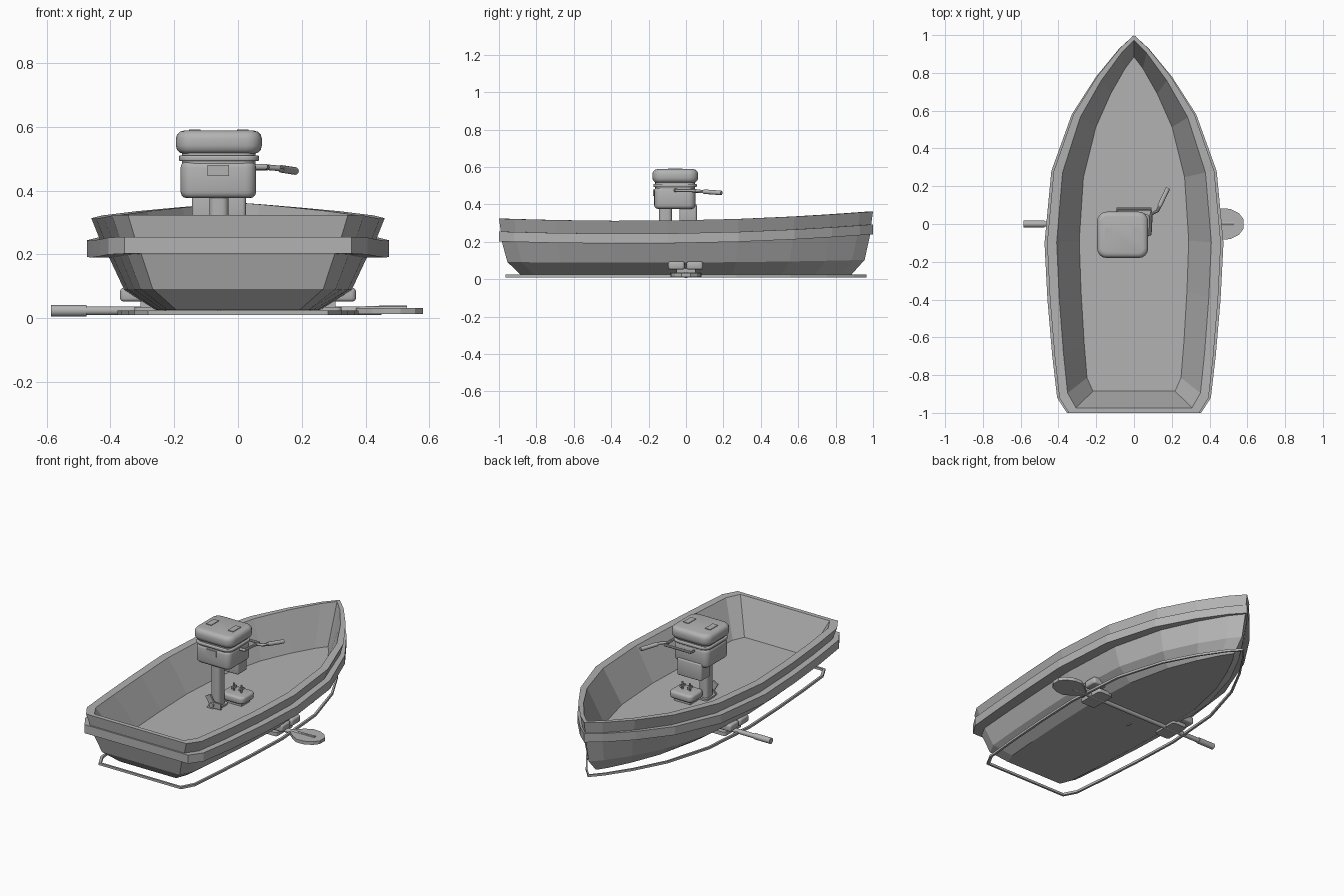
import bpy, bmesh, math
from mathutils import Vector

if "Cube" in bpy.data.objects:
    bpy.data.objects.remove(bpy.data.objects["Cube"], do_unlink=True)

grey = bpy.data.materials.new("plain_grey")
grey.use_nodes = True
grey.diffuse_color = (0.45, 0.45, 0.45, 1)
grey.node_tree.nodes["Principled BSDF"].inputs["Base Color"].default_value = grey.diffuse_color


def finish(name, bm, smooth=False):
    bmesh.ops.recalc_face_normals(bm, faces=bm.faces)
    me = bpy.data.meshes.new(name)
    bm.to_mesh(me)
    bm.free()
    ob = bpy.data.objects.new(name, me)
    bpy.context.collection.objects.link(ob)
    me.materials.append(grey)
    if smooth:
        bpy.ops.object.select_all(action='DESELECT')
        ob.select_set(True)
        bpy.context.view_layer.objects.active = ob
        bpy.ops.object.shade_smooth_by_angle(angle=math.radians(35))
    return ob


def box(name, lo, hi, corner=0.0, edge=0.0):
    """Box between two corners, with rounded upright corners and softened edges."""
    bm = bmesh.new()
    bmesh.ops.create_cube(bm, size=1)
    lo, hi = Vector(lo), Vector(hi)
    for v in bm.verts:
        v.co = (lo + hi) / 2 + v.co * (hi - lo)
    if corner:
        upright = [e for e in bm.edges if abs(e.verts[0].co.z - e.verts[1].co.z) > 0.001]
        bmesh.ops.bevel(bm, geom=upright, offset=corner, segments=4, profile=0.5, affect='EDGES')
    if edge:
        sharp = [e for e in bm.edges if e.calc_face_angle(0) > 1]
        bmesh.ops.bevel(bm, geom=sharp, offset=edge, segments=3, profile=0.5, affect='EDGES')
    return finish(name, bm, bool(corner or edge))


def tube(name, points, radius, sides=12):
    """Round bar swept along a path of points."""
    pts = [Vector(p) for p in points]
    bm = bmesh.new()
    rings = []
    for i, p in enumerate(pts):
        d = (pts[min(i + 1, len(pts) - 1)] - pts[max(i - 1, 0)]).normalized()
        q = d.to_track_quat('Z', 'Y')
        turns = [2 * math.pi * k / sides for k in range(sides)]
        rings.append([bm.verts.new(p + q @ Vector((radius * math.cos(t), radius * math.sin(t), 0)))
                      for t in turns])
    for a, b in zip(rings, rings[1:]):
        bridge(bm, a, b)
    bm.faces.new(rings[0])
    bm.faces.new(rings[-1])
    return finish(name, bm, True)


def bridge(bm, a, b):
    for i in range(len(a)):
        j = (i + 1) % len(a)
        bm.faces.new((a[i], a[j], b[j], b[i]))


# Plan outline of the hull, half breadth at each station from stern to bow
half = [(0.345, -1), (0.395, -0.92), (0.42, -0.7), (0.445, -0.4), (0.46, -0.1),
        (0.425, 0.28), (0.32, 0.58), (0.195, 0.78), (0.075, 0.93), (0, 1)]
outline = half + [(-x, y) for x, y in reversed(half[:-1])]


def sheer(y):
    t = y + 0.3
    return 0.05 * (t / 1.3) ** 2 if t > 0 else 0.012 * (t / 0.7) ** 2


def level(bm, sx, sy, z, curve):
    return [bm.verts.new((x * sx, y * sy, z + curve * sheer(y))) for x, y in outline]


def loft(name, levels, closed=False):
    bm = bmesh.new()
    loops = [level(bm, *l) for l in levels]
    for a, b in zip(loops, loops[1:]):
        bridge(bm, a, b)
    if closed:
        bridge(bm, loops[-1], loops[0])
    else:
        bm.faces.new(loops[0])
        bm.faces.new(loops[-1])
    return finish(name, bm)


# Hull: bottom, chine, rub rail, rim, inner walls and floor
loft("hull", [
    (0.56, 0.885, 0.025, 0), (0.775, 0.955, 0.088, 0.3), (0.88, 0.985, 0.19, 1),
    (1.03, 1, 0.19, 1), (1.03, 1, 0.243, 1), (0.94, 0.99, 0.243, 1),
    (1, 1, 0.312, 1), (0.89, 0.973, 0.312, 1), (0.63, 0.885, 0.115, 0)])

# Thin rail running round the boat at the base
loft("base_rail", [(0.82, 0.965, 0.01, 0), (0.82, 0.965, 0.024, 0),
                   (0.79, 0.953, 0.024, 0), (0.79, 0.953, 0.01, 0)], closed=True)

# Motor head
box("motor_cap", (-0.195, -0.18, 0.515), (0.075, 0.065, 0.588), 0.05, 0.026)
box("motor_band", (-0.185, -0.175, 0.492), (0.066, 0.058, 0.51), 0.045, 0.005)
box("motor_neck_band", (-0.175, -0.165, 0.48), (0.055, 0.048, 0.52), 0.04)
box("motor_cowl", (-0.18, -0.17, 0.376), (0.057, 0.05, 0.492), 0.035, 0.02)
box("motor_plate", (-0.095, -0.176, 0.445), (-0.028, -0.168, 0.48))
for side, x in (("right", -0.135), ("left", 0.015)):
    box("cap_vent_" + side, (x - 0.018, -0.095, 0.585), (x + 0.018, -0.02, 0.592))

# Motor support and leg
box("motor_block", (-0.145, -0.035, 0.295), (0.025, 0.058, 0.4), 0.012, 0.008)
box("motor_leg", (-0.09, -0.145, 0.05), (-0.03, -0.075, 0.39), 0.02)
box("leg_foot", (-0.1, -0.16, 0.11), (-0.02, -0.06, 0.125), 0.02)
tube("propeller_hub", [(-0.06, -0.18, 0.14), (-0.06, -0.13, 0.14)], 0.015)
for i in range(3):
    a = math.radians(90 + 120 * i)
    blade = box("propeller_blade_%d" % (i + 1), (-0.018, -0.005, 0.005), (0.018, 0.005, 0.06))
    blade.location = (-0.06, -0.165, 0.14)
    blade.rotation_euler = (0, a, 0)
box("skeg", (-0.065, -0.13, 0.02), (-0.055, -0.1, 0.1))

# Clamp with two screws below the motor
box("clamp_body", (-0.075, -0.075, 0.135), (0.085, 0.055, 0.18), 0.03, 0.014)
box("clamp_base", (-0.05, -0.05, 0.11), (0.06, 0.03, 0.14))
for side, x in (("right", -0.02), ("left", 0.03)):
    tube("clamp_screw_" + side, [(x, -0.01, 0.17), (x, -0.01, 0.225)], 0.006, 8)
    box("clamp_grip_" + side, (x - 0.006, -0.03, 0.195), (x + 0.006, 0.01, 0.207))

# Tiller and rear handle
tube("tiller_arm", [(0.04, -0.06, 0.475), (0.085, -0.055, 0.475), (0.09, 0.05, 0.473),
                    (0.125, 0.07, 0.47), (0.145, 0.115, 0.466)], 0.009, 10)
tube("tiller_grip", [(0.135, 0.095, 0.468), (0.18, 0.19, 0.461)], 0.012)
tube("rear_handle", [(-0.09, 0.04, 0.47), (-0.09, 0.08, 0.47),
                     (0.09, 0.08, 0.47), (0.09, 0.04, 0.47)], 0.008, 8)

# Oar lying across under the hull
tube("oar_handle", [(-0.586, 0, 0.023), (-0.475, 0, 0.023)], 0.018, 16)
tube("oar_shaft", [(-0.48, 0, 0.023), (0.45, 0, 0.023)], 0.014)
tube("oar_blade_ridge", [(0.4, 0, 0.028), (0.53, 0, 0.03)], 0.01, 8)

bm = bmesh.new()
edge = [(0.37, 0.02), (0.42, 0.06), (0.46, 0.083), (0.51, 0.08), (0.555, 0.058), (0.58, 0.025)]
face = bm.faces.new([bm.verts.new((x, y, 0.012)) for x, y in
                     edge + [(x, -y) for x, y in reversed(edge)]])
top = bmesh.ops.extrude_face_region(bm, geom=[face])
bmesh.ops.translate(bm, vec=(0, 0, 0.02), verts=[v for v in top["geom"] if isinstance(v, bmesh.types.BMVert)])
finish("oar_blade", bm)

# Oar holders on each side: a foot plate, a short post and two rounded pads
for side, s in (("left", 1), ("right", -1)):
    def span(a, b):
        return sorted((s * a, s * b))
    x0, x1 = span(0.25, 0.37)
    for end, y in (("front", -0.095), ("back", 0.003)):
        box("holder_pad_%s_%s" % (end, side), (x0, y, 0.052), (x1, y + 0.088, 0.094), 0.015, 0.01)
    x0, x1 = span(0.26, 0.305)
    box("holder_post_" + side, (x0, -0.05, 0.02), (x1, 0.05, 0.056))
    x0, x1 = span(0.225, 0.325)
    box("holder_foot_" + side, (x0, -0.085, 0.012), (x1, 0.08, 0.035), 0.015)
